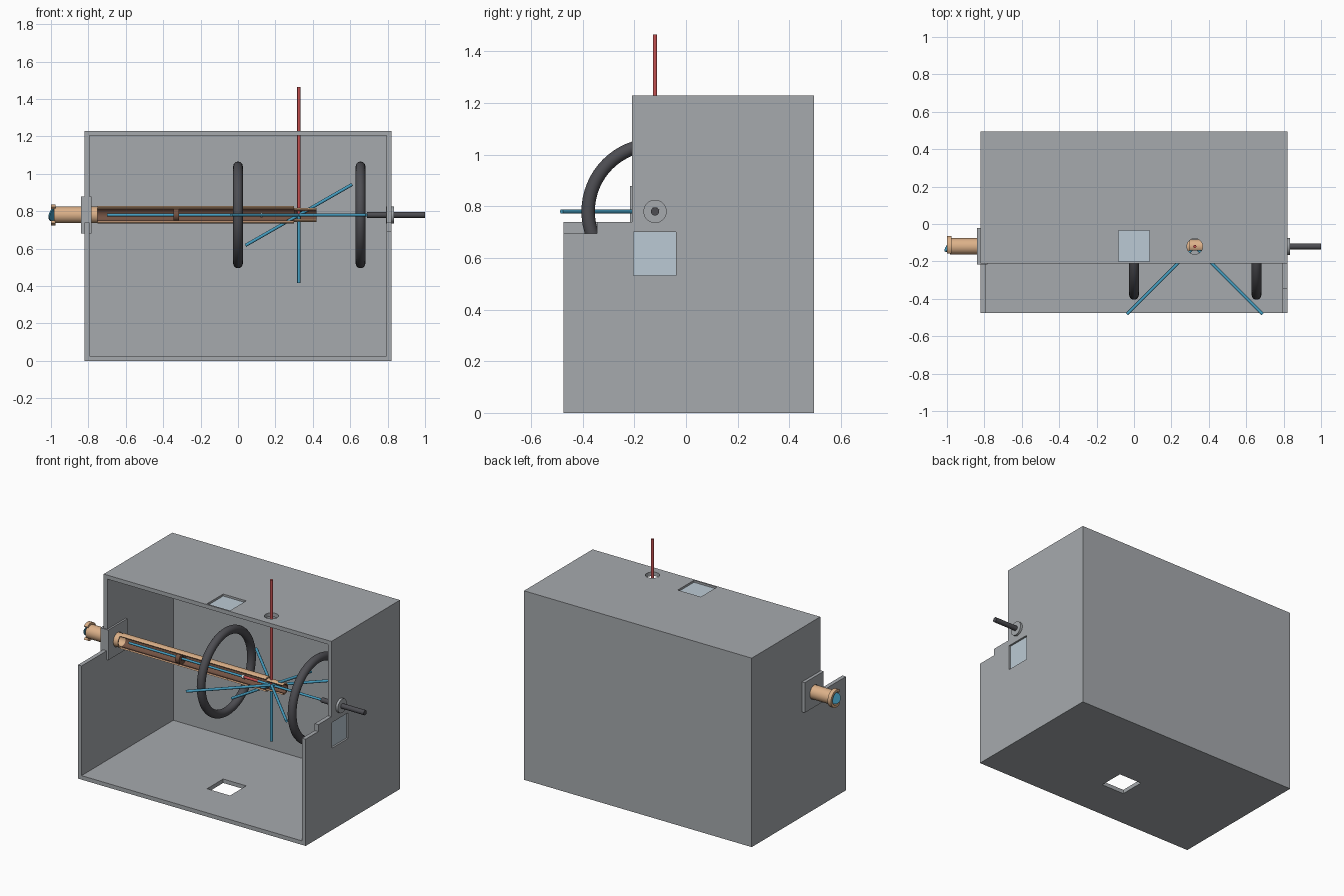
import bpy, bmesh, math
from mathutils import Vector

if "Cube" in bpy.data.objects:
    bpy.data.objects.remove(bpy.data.objects["Cube"])


def material(name, rgb):
    m = bpy.data.materials.new(name)
    m.diffuse_color = (*rgb, 1)
    m.use_nodes = True
    m.node_tree.nodes["Principled BSDF"].inputs["Base Color"].default_value = m.diffuse_color
    return m


GREY = material("grey metal", (0.38, 0.40, 0.42))
DARK = material("dark metal", (0.075, 0.075, 0.085))
COPPER = material("pale copper", (0.72, 0.44, 0.25))
BROWN = material("brown lining", (0.17, 0.085, 0.055))
BLUE = material("blue beam", (0.06, 0.34, 0.53))
RED = material("red beam", (0.55, 0.08, 0.08))
GLASS = material("pale glass", (0.50, 0.59, 0.66))
WHITE = material("white lens", (0.80, 0.80, 0.80))

Y0, Z0 = -0.12, 0.78            # optical axis
CX = 0.325                      # beam crossing
CENTRE = Vector((CX, Y0, Z0))


def finish(name, bm, mat, smooth=False):
    bmesh.ops.recalc_face_normals(bm, faces=bm.faces)
    me = bpy.data.meshes.new(name)
    bm.to_mesh(me)
    bm.free()
    me.materials.append(mat)
    ob = bpy.data.objects.new(name, me)
    bpy.context.collection.objects.link(ob)
    if smooth:
        bpy.ops.object.select_all(action='DESELECT')
        bpy.context.view_layer.objects.active = ob
        ob.select_set(True)
        bpy.ops.object.shade_smooth_by_angle(angle=math.radians(35))
    return ob


def box(name, x, y, z, mat):
    bm = bmesh.new()
    bmesh.ops.create_cube(bm, size=1)
    for v in bm.verts:
        for i, (lo, hi) in enumerate((x, y, z)):
            v.co[i] = lo if v.co[i] < 0 else hi
    return finish(name, bm, mat)


def rod(name, a, b, r, mat, sides=24):
    a, b = Vector(a), Vector(b)
    bm = bmesh.new()
    bmesh.ops.create_cone(bm, cap_ends=True, segments=sides, radius1=r, radius2=r, depth=(b - a).length)
    bm.transform((b - a).to_track_quat('Z', 'Y').to_matrix().to_4x4())
    bmesh.ops.translate(bm, verts=bm.verts, vec=(a + b) / 2)
    return finish(name, bm, mat, True)


def pipe(name, x0, x1, r_in, r_out, mat, slot=0):
    """Pipe along the axis, with an optional slot (half angle) facing the front."""
    n = 40
    bm = bmesh.new()
    rows = []
    for i in range(n + 1 if slot else n):
        t = math.radians(180 + slot + (360 - 2 * slot) * i / n)
        rows.append([bm.verts.new((x, Y0 + r * math.cos(t), Z0 + r * math.sin(t)))
                     for x, r in ((x0, r_in), (x0, r_out), (x1, r_out), (x1, r_in))])
    for i in range(n):
        p, q = rows[i], rows[(i + 1) % len(rows)]
        for j in range(4):
            k = (j + 1) % 4
            bm.faces.new((p[j], p[k], q[k], q[j]))
    if slot:
        bm.faces.new(rows[0])
        bm.faces.new(rows[-1])
    return finish(name, bm, mat, True)


def side_wall(name, outline, x0, x1):
    bm = bmesh.new()
    f = bm.faces.new([bm.verts.new((x0, y, z)) for y, z in outline])
    new = bmesh.ops.extrude_face_region(bm, geom=[f])["geom"]
    bmesh.ops.translate(bm, verts=[g for g in new if isinstance(g, bmesh.types.BMVert)], vec=(x1 - x0, 0, 0))
    return finish(name, bm, GREY)


def cut(ob, cutter):
    m = ob.modifiers.new("cut", 'BOOLEAN')
    m.operation = 'DIFFERENCE'
    m.solver = 'EXACT'
    m.object = cutter
    cutter.hide_render = True
    cutter.hide_set(True)


# Chamber panels
W, T = 0.82, 0.026
F, M, B, H = -0.475, -0.21, 0.495, 1.23
left = side_wall("left_wall", [(F, 0), (B, 0), (B, H), (M, H), (M, 0.74), (F, 0.74)], -W, -W + T)
right = side_wall("right_wall", [(F, 0), (B, 0), (B, H), (M, H), (M, 0.74), (-0.345, 0.74),
                                 (-0.345, 0.695), (F, 0.695)], W - T, W)
inner = (-W + T, W - T)
floor = box("floor_panel", inner, (F, B), (0, T), GREY)
roof = box("roof_panel", inner, (M, B), (H - T, H), GREY)
box("back_panel", inner, (B - T, B), (T, H - T), GREY)

# Openings
port = box("port_cutter", (-0.083, 0.083), (-0.2, -0.034), (-1, 3), GREY)
cut(floor, port)
cut(roof, port)
cut(roof, rod("beam_hole_cutter", (CX, Y0, 1.1), (CX, Y0, 1.4), 0.042, GREY, 40))
cut(right, box("side_port_cutter", (0.7, 0.9), (-0.203, -0.038), (0.533, 0.70), GREY))
cut(left, rod("tube_hole_cutter", (-1, Y0, Z0), (-0.7, Y0, Z0), 0.05, GREY, 40))

# Window panes
box("roof_window", (-0.083, 0.083), (-0.2, -0.034), (H - 0.021, H - 0.013), GLASS)
box("side_window", (W - 0.02, W - 0.012), (-0.203, -0.038), (0.533, 0.70), GLASS)

# Mounting plate for the tube
plate = box("tube_mount_plate", (-0.84, -0.782), (-0.217, -0.022), (0.682, 0.878), GREY)
cut(plate, rod("plate_hole_cutter", (-1, Y0, Z0), (-0.7, Y0, Z0), 0.0465, GREY, 40))

# Cutaway source tube with dark lining
pipe("tube_outer_end", -0.985, -0.75, 0.036, 0.044, COPPER)
pipe("tube_shell", -0.75, 0.30, 0.041, 0.047, COPPER, 58)
pipe("tube_lining", -0.75, 0.30, 0.035, 0.041, BROWN, 62)
pipe("tube_nose", 0.30, 0.42, 0.031, 0.037, COPPER, 55)
pipe("nose_lining", 0.30, 0.42, 0.027, 0.031, BROWN, 55)
pipe("tube_collar", -0.345, -0.315, 0.012, 0.035, BROWN)
pipe("end_flange", -1.0, -0.975, 0.040, 0.057, COPPER, 50)
rod("end_window", (-0.992, Y0 + 0.004, Z0 + 0.002), (-0.986, Y0, Z0), 0.036, BLUE)

# Dark support rod and its collar
rod("support_rod", (0.69, Y0, Z0), (1.0, Y0, Z0), 0.016, DARK)
pipe("rod_collar", 0.79, 0.835, 0.016, 0.045, GREY)

# Ring coils
for name, x in (("left_coil", 0.0), ("right_coil", 0.655)):
    bpy.ops.mesh.primitive_torus_add(location=(x, Y0, Z0), rotation=(0, math.pi / 2, 0), major_segments=64,
                                     minor_segments=20, major_radius=0.259, minor_radius=0.026)
    coil = bpy.context.object
    coil.name = name
    coil.data.materials.append(DARK)
    bpy.ops.object.shade_smooth_by_angle()

# Beams through the crossing point
R = 0.0085
for name, d in (("diagonal_beam_a", (0.362, 0.362, 0)), ("diagonal_beam_b", (0.362, -0.362, 0)),
                ("tilted_beam", (0.285, 0, 0.163))):
    d = Vector(d)
    rod(name, CENTRE - d, CENTRE + d, R, BLUE, 16)
rod("axial_beam", (-0.70, Y0, Z0), (0.70, Y0, Z0), R * 0.9, BLUE, 16)
rod("lower_beam", (CX, Y0, 0.415), CENTRE, R, BLUE, 16)
rod("upper_beam", CENTRE, (CX, Y0, 1.465), R, RED, 16)
rod("short_red_beam", (0.13, Y0, Z0), (0.23, Y0, Z0), R * 1.05, RED, 16)
rod("small_lens", (0.12, Y0, Z0), (0.132, Y0, Z0), 0.014, WHITE)
